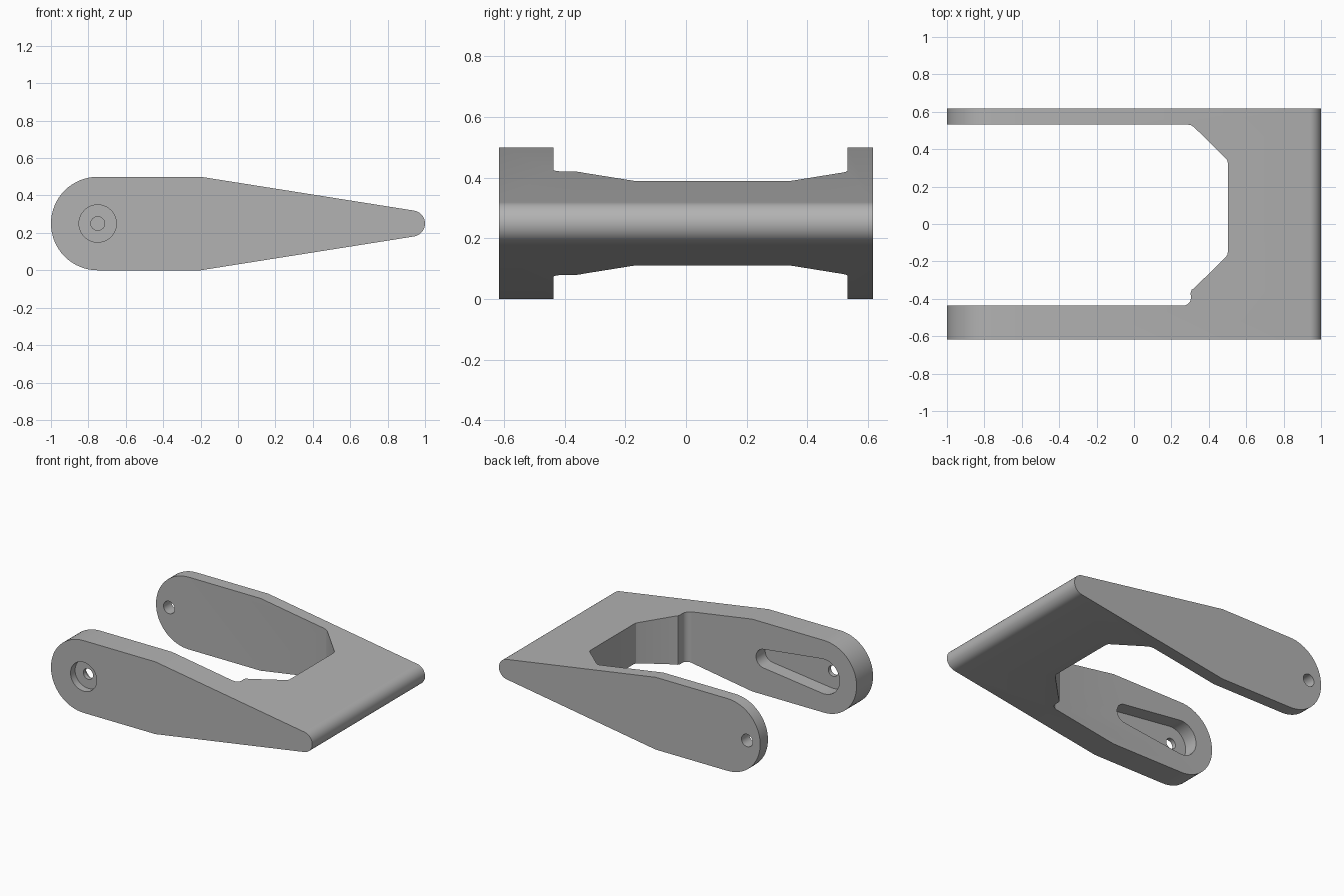
import bpy, bmesh, math

if "Cube" in bpy.data.objects:
    bpy.data.objects.remove(bpy.data.objects["Cube"])

GREY = bpy.data.materials.new("plain grey")
GREY.diffuse_color = (0.45, 0.45, 0.45, 1)
GREY.use_nodes = True
GREY.node_tree.nodes["Principled BSDF"].inputs["Base Color"].default_value = GREY.diffuse_color


def arc(cx, cy, r, a0, a1, n=24):
    return [(cx + r * math.cos(math.radians(a0 + (a1 - a0) * i / n)),
             cy + r * math.sin(math.radians(a0 + (a1 - a0) * i / n))) for i in range(n + 1)]


def prism(name, pts, place, lo, hi):
    """Extrude a closed outline between lo and hi; place maps (u, v, w) to xyz."""
    bm = bmesh.new()
    face = bm.faces.new([bm.verts.new(place(u, v, lo)) for u, v in pts])
    ext = bmesh.ops.extrude_face_region(bm, geom=[face])
    shift = [b - a for a, b in zip(place(0, 0, lo), place(0, 0, hi))]
    bmesh.ops.translate(bm, vec=shift, verts=[e for e in ext["geom"] if isinstance(e, bmesh.types.BMVert)])
    bmesh.ops.recalc_face_normals(bm, faces=bm.faces)
    me = bpy.data.meshes.new(name)
    bm.to_mesh(me)
    bm.free()
    me.materials.append(GREY)
    ob = bpy.data.objects.new(name, me)
    bpy.context.collection.objects.link(ob)
    return ob


def side(u, v, w):
    return (u, w, v)


def plan(u, v, w):
    return (u, v, w)


def cut(body, cutter):
    mod = body.modifiers.new("cut", 'BOOLEAN')
    mod.operation, mod.solver, mod.object = 'DIFFERENCE', 'EXACT', cutter
    cutter.hide_render = True
    bpy.context.view_layer.objects.active = body
    bpy.ops.object.modifier_apply(modifier=mod.name)
    bpy.data.objects.remove(cutter)


# Wedge body: round rear end, straight section, taper to a rounded tip
outline = arc(-0.75, 0.25, 0.25, 90, 270, 32) + [(-0.2, 0.0)] \
    + arc(0.93, 0.25, 0.07, -81, 81, 24) + [(-0.2, 0.5)]
fork = prism("fork_bracket", outline, side, -0.617, 0.617)

# Opening between the two arms
opening = [(-1.2, 0.532), (0.285, 0.532), (0.305, 0.528), (0.322, 0.517),
           (0.49, 0.352), (0.498, 0.342), (0.502, 0.325),
           (0.502, -0.15), (0.498, -0.167), (0.49, -0.177),
           (0.322, -0.343), (0.308, -0.352), (0.303, -0.368)] \
    + arc(0.262, -0.395, 0.042, 0, -90, 8) + [(-1.2, -0.437)]
cut(fork, prism("opening_cutter", opening, plan, -0.2, 0.7))

# Front arm: round recess outside, tapered slot inside, through hole
cut(fork, prism("recess_cutter", arc(-0.75, 0.25, 0.1, 0, 360, 40)[:-1], side, -0.7, -0.567))
big, small, x0, x1 = 0.12, 0.065, -0.75, -0.295
t = math.degrees(math.acos((big - small) / (x1 - x0)))
slot = arc(x0, 0.25, big, t, 360 - t) + arc(x1, 0.25, small, -t, t)
cut(fork, prism("slot_cutter", slot, side, -0.537, -0.4))
cut(fork, prism("pivot_cutter", arc(-0.75, 0.25, 0.037, 0, 360, 24)[:-1], side, -0.7, -0.3))

# Back arm: pin hole near the end
cut(fork, prism("pin_cutter", arc(-0.9, 0.25, 0.043, 0, 360, 24)[:-1], side, 0.4, 0.7))

# Smooth the rounded surfaces, keep edges sharp
bpy.ops.object.select_all(action='DESELECT')
fork.select_set(True)
bpy.context.view_layer.objects.active = fork
bpy.ops.object.shade_smooth_by_angle(angle=math.radians(20))
